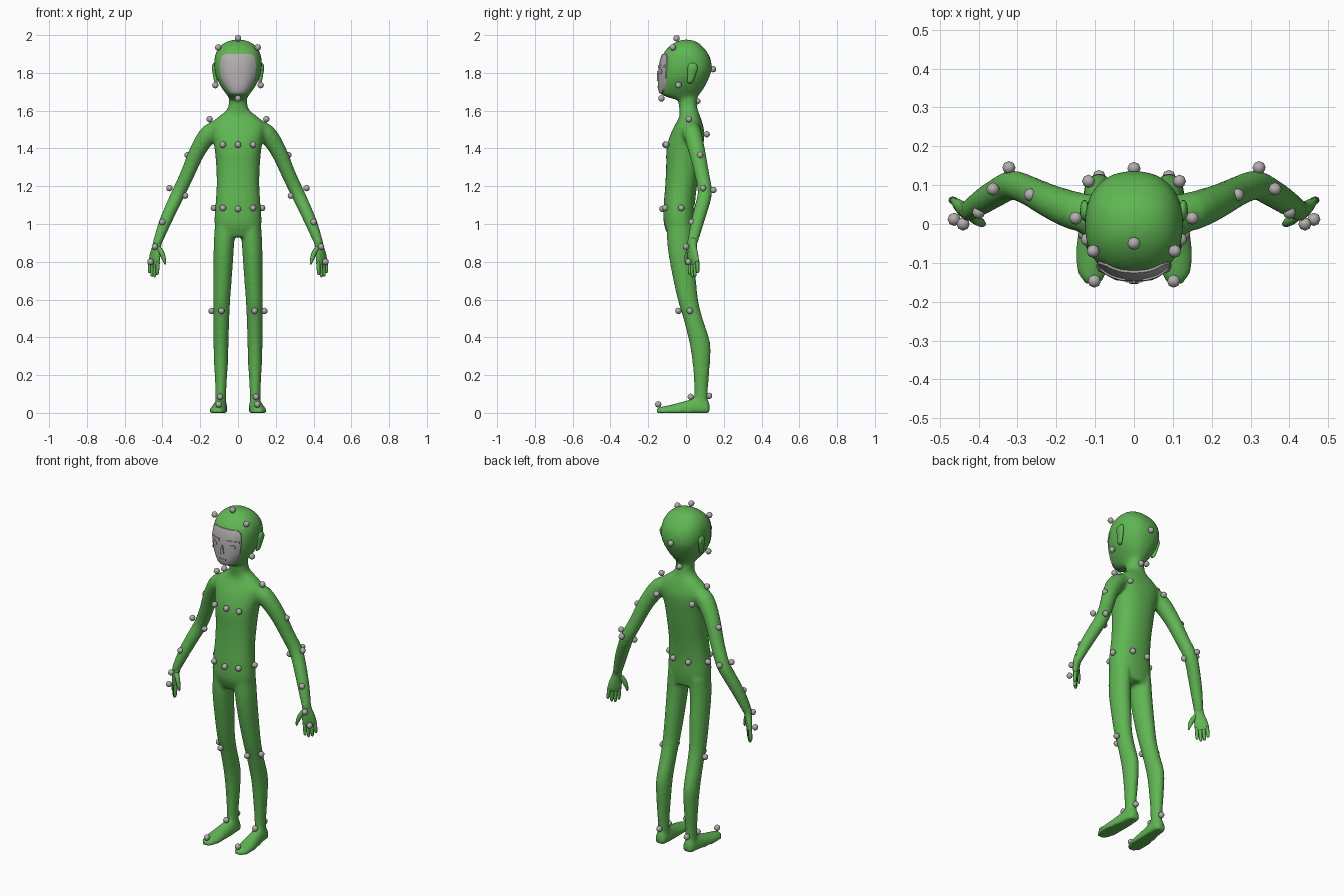
import bpy, bmesh, math
from mathutils import Vector
from mathutils.bvhtree import BVHTree


def material(name, rgb):
    m = bpy.data.materials.new(name)
    m.diffuse_color = (*rgb, 1)
    return m


GREEN = material("suit green", (0.115, 0.47, 0.085))
GREY = material("marker grey", (0.45, 0.42, 0.43))


def finish(name, bm, mat):
    bmesh.ops.recalc_face_normals(bm, faces=bm.faces)
    me = bpy.data.meshes.new(name)
    bm.to_mesh(me)
    bm.free()
    me.materials.append(mat)
    me.polygons.foreach_set("use_smooth", [True] * len(me.polygons))
    ob = bpy.data.objects.new(name, me)
    bpy.context.collection.objects.link(ob)
    return ob


def refine(rows, steps=3):
    """Smooth interpolation through the section rows."""
    out = []
    for i in range(len(rows) - 1):
        a, b, c, d = (rows[max(0, min(len(rows) - 1, i + k))] for k in (-1, 0, 1, 2))
        for s in range(steps):
            t = s / steps
            out.append([0.5 * (2 * q + (r - p) * t + (2 * p - 5 * q + 4 * r - w) * t * t
                               + (3 * q - p - 3 * r + w) * t ** 3)
                        for p, q, r, w in zip(a, b, c, d)])
    return out + [list(rows[-1])]


def loft(bm, rows, side=1, axis=None, ref=(0, 1, 0), power=2, n=20):
    """Closed tube through rows of (x, y, z, radius u, radius v)."""
    rows = refine(rows)
    rings = []
    for i, (x, y, z, ru, rv) in enumerate(rows):
        a, b = rows[max(i - 1, 0)], rows[min(i + 1, len(rows) - 1)]
        t = Vector(axis) if axis else (Vector(b[:3]) - Vector(a[:3])).normalized()
        u = Vector(ref).cross(t).normalized()
        v = t.cross(u)
        ring = []
        for k in range(n):
            c, s = math.cos(k * math.tau / n), math.sin(k * math.tau / n)
            c = math.copysign(abs(c) ** (2 / power), c)
            s = math.copysign(abs(s) ** (2 / power), s)
            p = Vector((x, y, z)) + u * ru * c + v * rv * s
            ring.append(bm.verts.new((p.x * side, p.y, max(p.z, 0))))
        rings.append(ring)
    for r, q in zip(rings, rings[1:]):
        for k in range(n):
            bm.faces.new((r[k], r[(k + 1) % n], q[(k + 1) % n], q[k]))
    bm.faces.new(rings[0])
    bm.faces.new(rings[-1])


def bands(rows):
    """(z, front y, back y, half width) to loft rows."""
    return [(0, (f + b) / 2, z, w, (b - f) / 2) for z, f, b, w in rows]


# Body: torso, head, arms, legs and feet fused into one smooth skin
bm = bmesh.new()
UP = (0, 0, 1)
loft(bm, bands([(0.93, -0.09, 0.035, 0.1), (1.0, -0.117, 0.045, 0.124), (1.1, -0.118, 0.047, 0.119),
                (1.2, -0.11, 0.058, 0.113), (1.3, -0.105, 0.075, 0.115), (1.4, -0.103, 0.09, 0.124),
                (1.48, -0.08, 0.097, 0.14), (1.53, -0.055, 0.088, 0.142), (1.57, -0.035, 0.075, 0.1),
                (1.605, -0.035, 0.062, 0.058), (1.65, -0.04, 0.056, 0.048), (1.72, -0.04, 0.06, 0.05)]),
     axis=UP, power=2.3, n=32)
loft(bm, bands([(1.66, -0.06, 0.055, 0.042), (1.685, -0.13, 0.07, 0.06), (1.72, -0.143, 0.095, 0.086),
                (1.77, -0.143, 0.12, 0.113), (1.82, -0.14, 0.136, 0.125), (1.87, -0.132, 0.131, 0.125),
                (1.91, -0.115, 0.112, 0.115), (1.945, -0.082, 0.082, 0.09), (1.967, -0.045, 0.05, 0.055),
                (1.976, -0.012, 0.012, 0.015)]),
     axis=UP, power=2.3, n=32)
for s in (1, -1):
    loft(bm, [(0.08, 0.02, 1.51, 0.045, 0.05), (0.15, 0.033, 1.48, 0.05, 0.05),
              (0.215, 0.058, 1.385, 0.043, 0.044), (0.265, 0.083, 1.27, 0.038, 0.039),
              (0.312, 0.1, 1.17, 0.037, 0.038), (0.35, 0.083, 1.09, 0.035, 0.037),
              (0.39, 0.058, 1.0, 0.032, 0.034), (0.425, 0.035, 0.905, 0.024, 0.028),
              (0.432, 0.034, 0.88, 0.02, 0.022)], side=s)
    loft(bm, [(0.068, -0.033, 0.99, 0.055, 0.07), (0.075, -0.03, 0.88, 0.054, 0.068),
              (0.08, -0.014, 0.75, 0.05, 0.063), (0.086, 0.01, 0.6, 0.045, 0.054),
              (0.088, 0.037, 0.5, 0.042, 0.051), (0.09, 0.073, 0.37, 0.04, 0.055),
              (0.09, 0.081, 0.25, 0.036, 0.045), (0.091, 0.08, 0.12, 0.029, 0.036),
              (0.091, 0.08, 0.04, 0.029, 0.038)], side=s, axis=UP)
    loft(bm, [(0.09, 0.125, 0.02, 0.018, 0.03), (0.091, 0.11, 0.02, 0.032, 0.05),
              (0.093, 0.06, 0.02, 0.037, 0.06), (0.1, -0.01, 0.012, 0.042, 0.05),
              (0.105, -0.08, 0.008, 0.047, 0.035), (0.107, -0.13, 0.005, 0.038, 0.028),
              (0.107, -0.155, 0.004, 0.018, 0.02)], side=s, axis=(0, 1, 0), ref=UP)
body = finish("body", bm, GREEN)
remesh = body.modifiers.new("fuse", "REMESH")
remesh.mode = "VOXEL"
remesh.voxel_size = 0.009
remesh.use_smooth_shade = True
soften = body.modifiers.new("soften", "SMOOTH")
soften.factor = 0.5
soften.iterations = 6

# Hands: palm, four fingers and a thumb
for s, label in ((1, "left"), (-1, "right")):
    bm = bmesh.new()
    across, facing = Vector((0.7, 0.7, 0)), (0.7, -0.7, 0)
    loft(bm, [(0.422, 0.037, 0.92, 0.024, 0.022), (0.431, 0.034, 0.88, 0.026, 0.02),
              (0.438, 0.036, 0.84, 0.035, 0.018), (0.444, 0.04, 0.8, 0.038, 0.014),
              (0.446, 0.041, 0.785, 0.034, 0.009)], side=s, ref=facing, n=16)
    for k, length in enumerate((0.07, 0.082, 0.078, 0.06)):
        base = Vector((0.444, 0.04, 0.8)) + across * (k - 1.5) * 0.019
        tip = Vector((0.449, 0.041, 0.8 - length)) + across * (k - 1.5) * 0.02
        rows = [(*base.lerp(tip, t), r, r) for t, r in ((0, 0.0105), (0.5, 0.01), (0.9, 0.008), (1, 0.003))]
        loft(bm, rows, side=s, ref=facing, n=8)
    loft(bm, [(0.425, 0.025, 0.88, 0.012, 0.012), (0.405, 0.01, 0.85, 0.014, 0.013),
              (0.392, 0.002, 0.815, 0.011, 0.01), (0.385, 0.0, 0.785, 0.004, 0.004)],
         side=s, ref=facing, n=8)
    finish(label + "_hand", bm, GREEN)

    # Ear: a flat tilted shell
    bm = bmesh.new()
    loft(bm, [(0.112, 0.02, 1.745, 0.004, 0.008), (0.117, 0.022, 1.755, 0.009, 0.016),
              (0.122, 0.03, 1.79, 0.011, 0.022), (0.127, 0.035, 1.825, 0.012, 0.027),
              (0.126, 0.035, 1.845, 0.009, 0.02), (0.124, 0.034, 1.853, 0.003, 0.007)],
         side=s, axis=UP, n=14)
    finish(label + "_ear", bm, GREEN)

bpy.context.view_layer.update()
skin = BVHTree.FromObject(body, bpy.context.evaluated_depsgraph_get())


def face_plate(name, rows, lift, cx=0, nu=16, thick=0.008):
    """Plate wrapped on the face; rows are (z, half width)."""
    rows = refine(rows) if len(rows) > 2 else rows
    bm = bmesh.new()
    grid = []
    for z, w in rows:
        line = []
        for i in range(nu + 1):
            x = cx + w * (2 * i / nu - 1)
            hit = skin.ray_cast(Vector((x, -1, z)), Vector((0, 1, 0)))[0]
            line.append(bm.verts.new((x, (hit.y if hit else -0.1) - lift, z)))
        grid.append(line)
    faces = []
    for a, b in zip(grid, grid[1:]):
        for i in range(nu):
            faces.append(bm.faces.new((a[i], a[i + 1], b[i + 1], b[i])))
    back = bmesh.ops.extrude_face_region(bm, geom=faces)["geom"]
    bmesh.ops.translate(bm, vec=(0, thick, 0), verts=[v for v in back if isinstance(v, bmesh.types.BMVert)])
    ob = finish(name, bm, GREY)
    bpy.context.view_layer.objects.active = ob
    ob.select_set(True)
    bpy.ops.object.shade_smooth_by_angle(angle=math.radians(40))
    ob.select_set(False)


# Face mask with raised brows, eyes, nose and mouth
face_plate("face_mask", [(1.69, 0.025), (1.7, 0.045), (1.73, 0.07), (1.77, 0.087), (1.82, 0.094),
                         (1.86, 0.093), (1.885, 0.087), (1.9, 0.07)], 0.006)
for s, label in ((1, "left"), (-1, "right")):
    face_plate(label + "_brow", [(1.828, 0.033), (1.843, 0.033)], 0.011, 0.055 * s, 6)
    face_plate(label + "_eye", [(1.793, 0.008), (1.8, 0.015), (1.812, 0.016), (1.818, 0.01)],
               0.010, 0.056 * s, 6)
face_plate("nose", [(1.758, 0.009), (1.765, 0.012), (1.78, 0.008), (1.81, 0.004)], 0.012, 0, 4)
face_plate("mouth", [(1.722, 0.022), (1.73, 0.022)], 0.009, 0, 6)

# Tracking markers: centre ones, then mirrored pairs
CENTRE = [(0, -0.05, 1.983), (0, 0.143, 1.82), (0, -0.13, 1.665), (0, 0.06, 1.65),
          (0, -0.11, 1.42), (0, -0.125, 1.08)]
PAIRS = [(0.105, -0.07, 1.935), (0.12, -0.04, 1.735), (0.15, 0.015, 1.555), (0.08, -0.105, 1.42),
         (0.117, 0.11, 1.475), (0.267, 0.075, 1.365), (0.363, 0.09, 1.19), (0.322, 0.145, 1.18),
         (0.28, 0.085, 1.15), (0.4, 0.03, 1.01), (0.44, 0.0, 0.88), (0.463, 0.012, 0.8),
         (0.08, -0.11, 1.085), (0.128, -0.025, 1.085), (0.05, 0.05, 1.09), (0.14, 0.02, 0.54),
         (0.088, -0.04, 0.54), (0.095, 0.025, 0.085), (0.09, 0.122, 0.09), (0.102, -0.147, 0.045)]
bm = bmesh.new()
for p in CENTRE + PAIRS + [(-x, y, z) for x, y, z in PAIRS]:
    made = bmesh.ops.create_uvsphere(bm, u_segments=8, v_segments=6, radius=0.017)["verts"]
    bmesh.ops.translate(bm, vec=p, verts=made)
finish("tracking_markers", bm, GREY)
